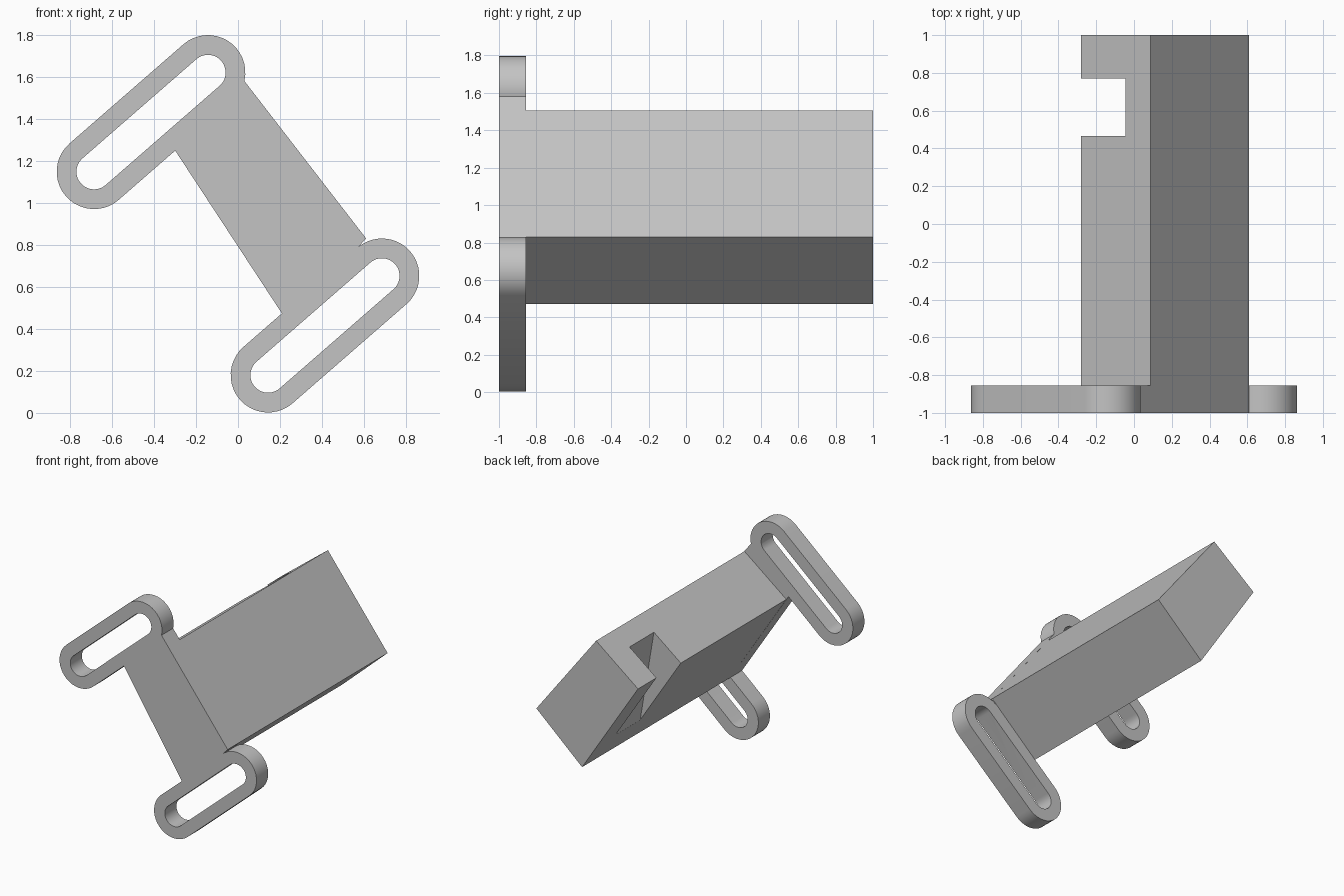
import bpy, bmesh, math
from mathutils import Vector

cube = bpy.data.objects.get("Cube")
if cube:
    bpy.data.objects.remove(cube)

grey = bpy.data.materials.new("plain_grey")
grey.use_nodes = True
colour = (0.55, 0.55, 0.55, 1)
grey.diffuse_color = colour
grey.node_tree.nodes["Principled BSDF"].inputs["Base Color"].default_value = colour

FRONT, PLATE_BACK, BACK = -1.0, -0.855, 1.0


def prism(name, outline, y0, y1):
    """Extrude an (x, z) outline along y."""
    bm = bmesh.new()
    face = bm.faces.new([bm.verts.new((x, y0, z)) for x, z in outline])
    ext = bmesh.ops.extrude_face_region(bm, geom=[face])
    moved = [v for v in ext["geom"] if isinstance(v, bmesh.types.BMVert)]
    bmesh.ops.translate(bm, verts=moved, vec=(0, y1 - y0, 0))
    bmesh.ops.recalc_face_normals(bm, faces=bm.faces)
    mesh = bpy.data.meshes.new(name)
    bm.to_mesh(mesh)
    bm.free()
    mesh.materials.append(grey)
    obj = bpy.data.objects.new(name, mesh)
    bpy.context.collection.objects.link(obj)
    return obj


def stadium(a, b, radius, steps=20):
    """Outline of a rounded bar between two centres."""
    a, b = Vector(a), Vector(b)
    heading = math.atan2(b.y - a.y, b.x - a.x)
    points = []
    for centre, start in ((b, heading - math.pi / 2), (a, heading + math.pi / 2)):
        for i in range(steps + 1):
            t = start + math.pi * i / steps
            points.append(centre + radius * Vector((math.cos(t), math.sin(t))))
    return points


def combine(target, tool, operation):
    """Apply a boolean and remove the tool."""
    mod = target.modifiers.new("combine", "BOOLEAN")
    mod.operation = operation
    mod.solver = "EXACT"
    mod.object = tool
    bpy.context.view_layer.objects.active = target
    bpy.ops.object.modifier_apply(modifier=mod.name)
    bpy.data.objects.remove(tool)


# Web of the end plate, reaching into both slotted bars
plate = prism("end_plate", [
    (0.03, 1.58), (-0.143, 1.62), (-0.41, 1.388), (-0.30, 1.25),
    (0.21, 0.472), (0.32, 0.335), (0.62, 0.60), (0.57, 0.787), (0.61, 0.83),
], FRONT, PLATE_BACK)

# Slotted bars, the lower one being the upper turned half round
upper = [(-0.685, 1.148), (-0.143, 1.62)]
lower = [(-x, 1.8 - z) for x, z in upper]
for ends in (upper, lower):
    combine(plate, prism("bar", stadium(*ends, 0.178), FRONT, PLATE_BACK), "UNION")
for ends in (upper, lower):
    combine(plate, prism("slot", stadium(*ends, 0.084), FRONT - 0.1, PLATE_BACK + 0.1),
            "DIFFERENCE")

# Long block behind the plate
block = prism("long_block", [(-0.28, 1.222), (0.21, 0.472), (0.61, 0.83), (0.087, 1.505)],
              PLATE_BACK, BACK)

# Notch across the lower left side, near the back
notch = prism("notch", [(-0.045, 1.405), (0.075, 0.68), (0.055, 0.5),
                        (-0.6, 0.9), (-0.5, 1.6), (-0.078, 1.6)], 0.465, 0.77)
combine(block, notch, "DIFFERENCE")

# Smooth the rounded ends, keep edges sharp
for obj in (plate, block):
    bpy.ops.object.select_all(action="DESELECT")
    obj.select_set(True)
    bpy.context.view_layer.objects.active = obj
    bpy.ops.object.shade_smooth_by_angle(angle=math.radians(30))
